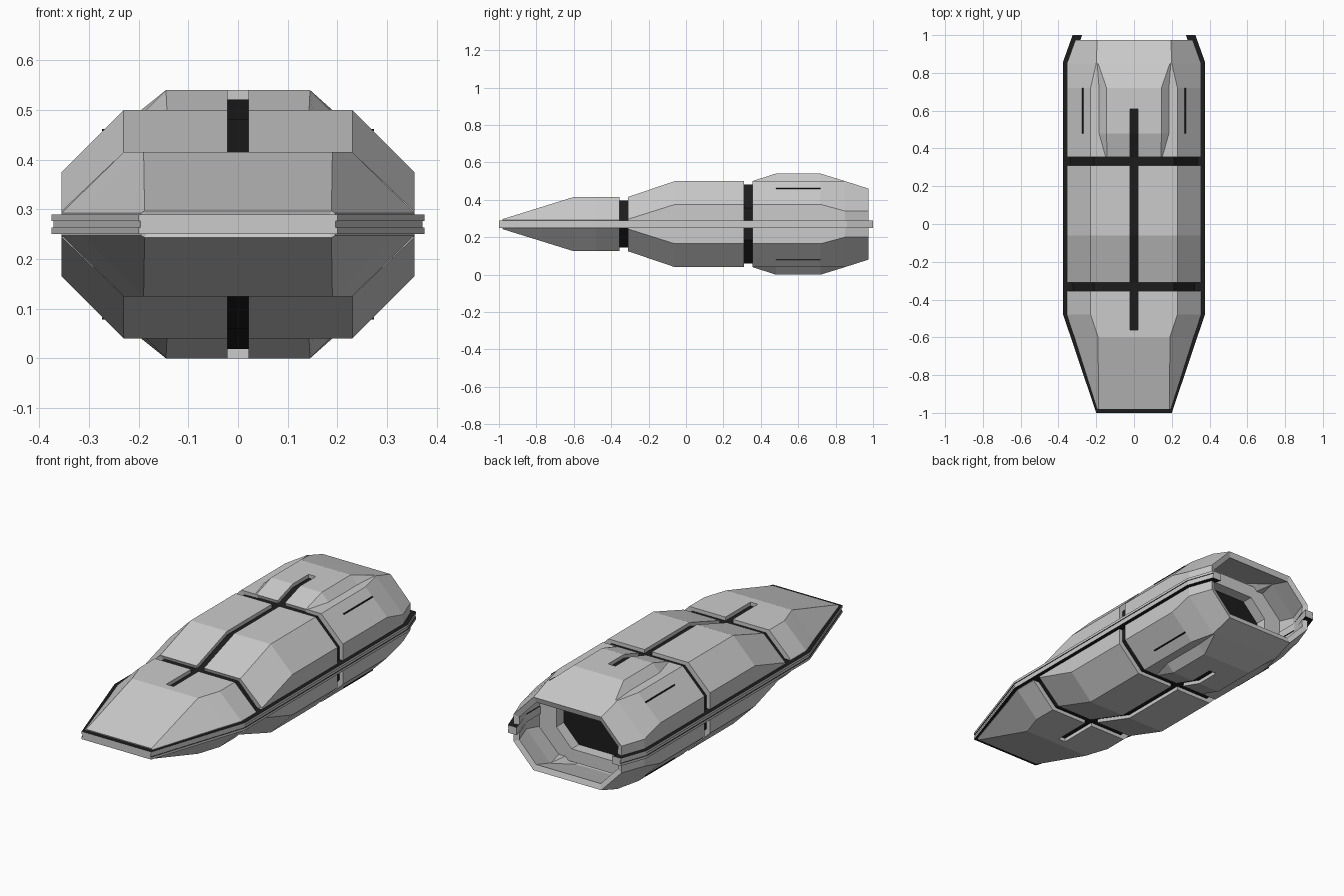
import bpy, bmesh

if "Cube" in bpy.data.objects:
    bpy.data.objects.remove(bpy.data.objects["Cube"])

MID = 0.27     # height of the horizontal symmetry plane
SLOT = 0.021   # half width of the spine groove

black = bpy.data.materials.new("dark_recess")
black.diffuse_color = (0.012, 0.012, 0.012, 1)
black.use_nodes = True
black.node_tree.nodes["Principled BSDF"].inputs["Base Color"].default_value = black.diffuse_color
grey = bpy.data.materials.new("hull_grey")
grey.diffuse_color = (0.8, 0.8, 0.8, 1)
grey.use_nodes = True
grey.node_tree.nodes["Principled BSDF"].inputs["Base Color"].default_value = grey.diffuse_color

# Hull stations: y, side x, shoulder z, deck edge x, deck z, hump foot x, hump top x, hump z
NOSE = [(-.98, .195, .293, .188, .297, .15, .1, .297),
        (-.6, .315, .293, .19, .415, .15, .1, .415),
        (-.56, .329, .293, .203, .415, .15, .1, .415),
        (-.48, .355, .293, .23, .415, .15, .1, .415),
        (-.355, .355, .293, .23, .415, .15, .1, .415)]
WAIST = [(-.31, .355, .296, .23, .415, .15, .1, .415),
         (-.06, .355, .375, .23, .5, .15, .1, .5),
         (.31, .355, .375, .23, .5, .15, .1, .5)]
TAIL = [(.355, .355, .375, .23, .5, .15, .143, .5),
        (.48, .355, .375, .23, .5, .185, .145, .54),
        (.61, .355, .375, .23, .5, .185, .145, .54),
        (.72, .355, .375, .23, .5, .185, .145, .54),
        (.85, .355, .34, .2, .5, .195, .19, .5),
        (.975, .31, .34, .195, .46, .19, .185, .46)]


def make(name, verts, faces, mat=None, z=MID, mirror=(False, False, False), fix=False):
    me = bpy.data.meshes.new(name)
    me.from_pydata(verts, [], faces)
    if fix:
        bm = bmesh.new()
        bm.from_mesh(me)
        bmesh.ops.recalc_face_normals(bm, faces=bm.faces[:])
        bm.to_mesh(me)
        bm.free()
    ob = bpy.data.objects.new(name, me)
    ob.location.z = z
    bpy.context.collection.objects.link(ob)
    if mat:
        me.materials.append(mat)
    if any(mirror):
        m = ob.modifiers.new("mirror", 'MIRROR')
        m.use_axis = mirror
        m.use_mirror_merge = False
    return ob


def profile(r, inset=0.0, base=0.02):
    y, xs, zs, xt, zt, hb, ht, zh = r
    half = [(xs, base + MID), (xs, zs), (xt, zt), (hb, zt), (ht, zh)]
    pts = [(x - inset, max(z - MID - inset, 0.001)) for x, z in half]
    pts.append((SLOT, max(zh - MID - inset, 0.001)))
    return [(x, y, z) for x, z in pts] + [(-x, y, z) for x, z in reversed(pts)]


def loft(rows, skip=lambda y0, y1, k: False):
    n = len(rows[0])
    faces = []
    for j in range(len(rows) - 1):
        for k in range(n - 1):
            if not skip(rows[j][0][1], rows[j + 1][0][1], k):
                a, b = j * n + k, (j + 1) * n + k
                faces.append((a, b, b + 1, a + 1))
    return [v for r in rows for v in r], faces


# Armour plates, split along the spine and mirrored below
def in_slot(y0, y1, k):
    return k == 5 and y0 > -.57 and y1 < .62


for name, rows in (("nose_plate", NOSE), ("waist_plate", WAIST), ("tail_plate", TAIL)):
    ob = make(name, *loft([profile(r) for r in rows], in_slot))
    s = ob.modifiers.new("thickness", 'SOLIDIFY')
    s.thickness = 0.03
    s.offset = -1
    m = ob.modifiers.new("mirror", 'MIRROR')
    m.use_axis = (False, False, True)
    m.use_mirror_merge = False

# Dark core seen through the gaps
core_rows = [profile(r, 0.019, 0.0) for r in NOSE[1:] + WAIST + TAIL[:3]]
core_rows.append([(x, .66, z) for x, y, z in core_rows[-1]])
verts, faces = loft(core_rows)
n = len(core_rows[0])
faces.append(tuple(range(n)))
faces.append(tuple(reversed(range(len(verts) - n, len(verts)))))
make("dark_core", verts, faces, black, mirror=(False, False, True))

# Belt around the hull, open at the stern, in three layers
OUTER = [(.325, 1), (.375, .86), (.375, -.48), (.2, -1)]
INNER = [(.275, 1), (.32, .86), (.32, -.48), (.17, -.96)]


def both(path):
    return path + [(-x, y) for x, y in reversed(path)]


for name, z0, z1, cut in (("belt_lower", -.02, -.007, 0), ("belt_middle", -.007, .007, .004),
                          ("belt_upper", .007, .02, 0)):
    out = both([(x - cut, y) for x, y in OUTER])
    rows = [[(a[0], a[1], z0), (a[0], a[1], z1), (b[0], b[1], z1), (b[0], b[1], z0), (a[0], a[1], z0)]
            for a, b in zip(out, both(INNER))]
    verts, faces = loft(rows)
    faces += [(0, 1, 2, 3), tuple(len(verts) - 5 + i for i in (3, 2, 1, 0))]
    ob = make(name, verts, faces, grey)
    bm = bmesh.new()
    bm.from_mesh(ob.data)
    bmesh.ops.remove_doubles(bm, verts=bm.verts[:], dist=1e-5)
    bmesh.ops.recalc_face_normals(bm, faces=bm.faces[:])
    for f in bm.faces:
        f.material_index = int(abs(f.normal.z) > .5)
    bm.to_mesh(ob.data)
    bm.free()
    ob.data.materials.append(black)

# Bulkhead frame inside the stern opening
q = [(.325, .09), (.2, .22)]
octagon = q + [(-x, z) for x, z in reversed(q)] + [(-x, -z) for x, z in q] + [(x, -z) for x, z in reversed(q)]
ring = [(k * x, y, k * z) for k, y in ((1, .68), (1, .74), (.7, .74), (.7, .68)) for x, z in octagon]
faces = [(a * 8 + i, a * 8 + (i + 1) % 8, (a + 1) % 4 * 8 + (i + 1) % 8, (a + 1) % 4 * 8 + i)
         for a in range(4) for i in range(8)]
make("stern_frame", ring, faces, fix=True)

# Thin seams on the tail shoulders
box = [(.27 + .004 * i, .6 + .12 * j, .19 + .002 * k) for i in (-1, 1) for j in (-1, 1) for k in (-1, 1)]
sides = [(0, 1, 3, 2), (4, 6, 7, 5), (0, 4, 5, 1), (2, 3, 7, 6), (0, 2, 6, 4), (1, 5, 7, 3)]
make("shoulder_seam", box, sides, black, mirror=(True, False, True), fix=True)
